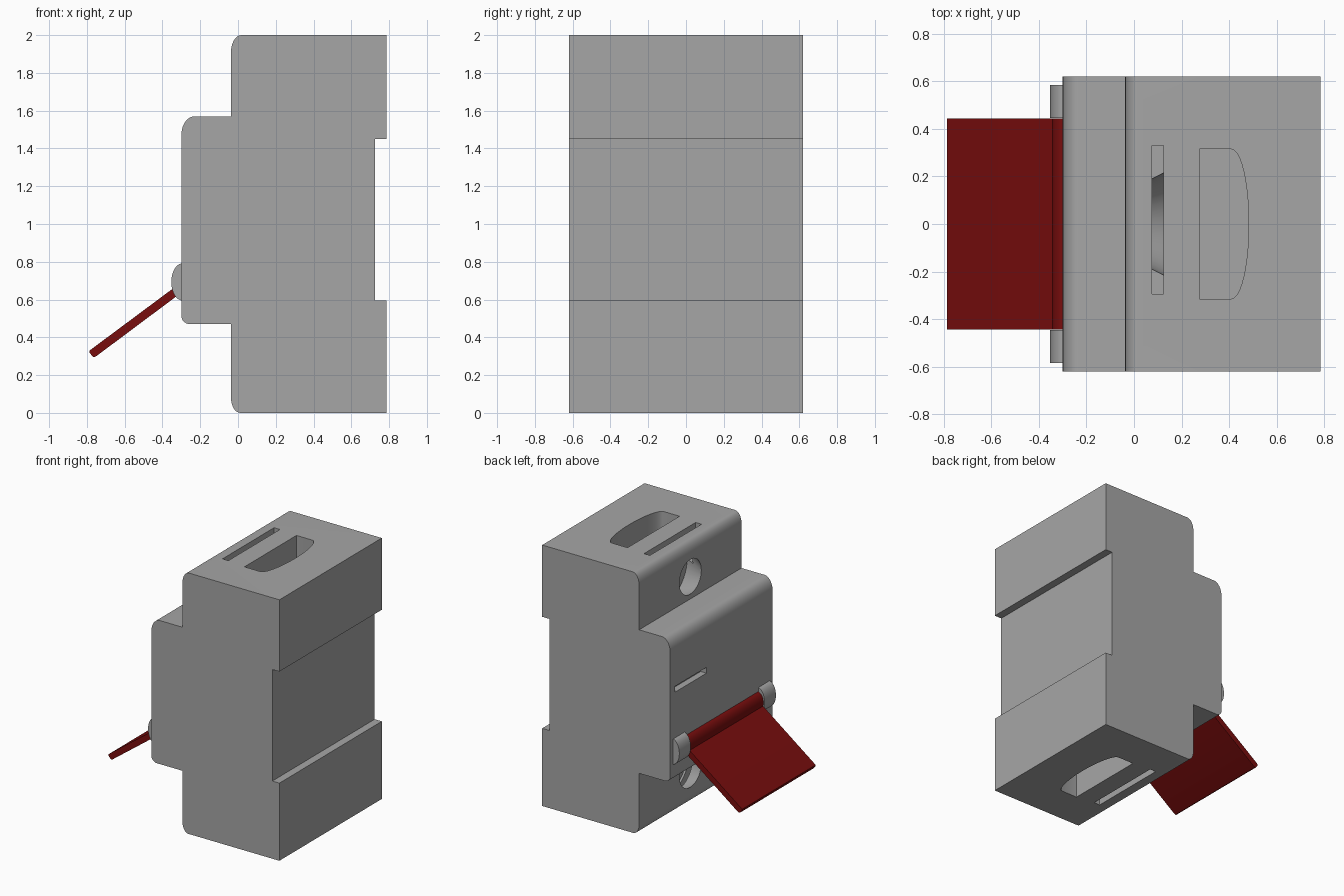
import bpy, bmesh, math
from mathutils import Matrix, Vector

if "Cube" in bpy.data.objects:
    bpy.data.objects.remove(bpy.data.objects["Cube"])


def material(name, rgb):
    m = bpy.data.materials.new(name)
    m.diffuse_color = (*rgb, 1)
    m.use_nodes = True
    m.node_tree.nodes["Principled BSDF"].inputs["Base Color"].default_value = m.diffuse_color
    return m


GREY = material("housing grey", (0.38, 0.38, 0.38))
RED = material("dark red", (0.19, 0.004, 0.004))


def finish(name, bm, mat):
    bmesh.ops.recalc_face_normals(bm, faces=bm.faces[:])
    me = bpy.data.meshes.new(name)
    bm.to_mesh(me)
    bm.free()
    ob = bpy.data.objects.new(name, me)
    bpy.context.collection.objects.link(ob)
    me.materials.append(mat)
    return ob


def prism(name, pts, lo, hi, axis, mat=GREY):
    """Extrude a 2D outline along y (outline in x,z) or z (outline in x,y)."""
    def place(p, t):
        return (p[0], t, p[1]) if axis == "y" else (p[0], p[1], t)
    bm = bmesh.new()
    face = bm.faces.new([bm.verts.new(place(p, lo)) for p in pts])
    ext = bmesh.ops.extrude_face_region(bm, geom=[face])
    verts = [v for v in ext["geom"] if isinstance(v, bmesh.types.BMVert)]
    bmesh.ops.translate(bm, verts=verts, vec=Vector(place((0, 0), hi - lo)))
    return finish(name, bm, mat)


def arc(cx, cy, rx, ry, a0, a1, n=10):
    angles = [math.radians(a0 + (a1 - a0) * i / n) for i in range(n + 1)]
    return [(cx + rx * math.cos(a), cy + ry * math.sin(a)) for a in angles]


def rect(x0, x1, y0, y1):
    return [(x0, y0), (x1, y0), (x1, y1), (x0, y1)]


def activate(ob):
    bpy.ops.object.select_all(action="DESELECT")
    ob.select_set(True)
    bpy.context.view_layer.objects.active = ob


def cut(target, cutter):
    cutter.hide_render = True
    mod = target.modifiers.new("cut", "BOOLEAN")
    mod.operation = "DIFFERENCE"
    mod.solver = "EXACT"
    mod.object = cutter
    activate(target)
    bpy.ops.object.modifier_apply(modifier=mod.name)
    bpy.data.objects.remove(cutter)


# Stepped housing with rounded front edges and a rail recess at the rear
outline = [(0.785, 0), (0.785, 0.595), (0.725, 0.595), (0.725, 1.45),
           (0.785, 1.45), (0.785, 2.0)]
outline += arc(0.018, 1.91, 0.055, 0.09, 90, 180)
outline += [(-0.037, 1.57)]
outline += arc(-0.23, 1.47, 0.07, 0.10, 90, 180)
outline += arc(-0.255, 0.515, 0.045, 0.045, 180, 270)
outline += [(-0.037, 0.47)]
outline += arc(0.013, 0.08, 0.05, 0.08, 180, 270)
housing = prism("housing", outline, -0.62, 0.62, "y")

# Terminal openings: narrow slot, D-shaped pocket and flared screw hole per end
d_shape = [(0.275, -0.315)] + arc(0.41, 0, 0.073, 0.315, -90, 90, 20) + [(0.275, 0.315)]
for lo, hi, centre in ((1.74, 2.1, 1.74), (-0.1, 0.26, 0.26)):
    cut(housing, prism("slot_cutter", rect(0.075, 0.125, -0.295, 0.33), lo, hi, "z"))
    cut(housing, prism("pocket_cutter", d_shape, lo, hi, "z"))
    bm = bmesh.new()
    x0, x1 = -0.087, 0.15
    bmesh.ops.create_cone(
        bm, cap_ends=True, segments=40, radius1=0.107, radius2=0.228, depth=x1 - x0,
        matrix=Matrix.Translation(((x0 + x1) / 2, 0, centre))
        @ Matrix.Rotation(math.pi / 2, 4, "Y"))
    cut(housing, finish("screw_cutter", bm, GREY))

# Small indicator window recessed in the front step
cut(housing, prism("window_cutter", rect(-0.4, -0.25, 1.14, 1.185), 0.18, 0.56, "y"))

# Hinge ears on either side of the lever
ear = arc(-0.295, 0.693, 0.058, 0.098, 90, 270, 20) + [(-0.28, 0.595), (-0.28, 0.791)]
ears = [prism("hinge_ear_left", ear, -0.585, -0.447, "y"),
        prism("hinge_ear_right", ear, 0.447, 0.585, "y")]

# Lever: rounded hinge roll plus a flat sloping plate
roll = arc(-0.295, 0.685, 0.05, 0.075, 90, 270, 20) + [(-0.28, 0.61), (-0.28, 0.76)]
lever_roll = prism("lever_roll", roll, -0.445, 0.445, "y", RED)
plate = [(-0.298, 0.693), (-0.778, 0.336), (-0.787, 0.328), (-0.785, 0.318),
         (-0.770, 0.298), (-0.762, 0.295), (-0.752, 0.299), (-0.298, 0.638)]
lever_plate = prism("lever_plate", plate, -0.445, 0.445, "y", RED)

for ob in [housing, lever_roll, lever_plate] + ears:
    activate(ob)
    bpy.ops.object.shade_smooth_by_angle(angle=math.radians(30))
